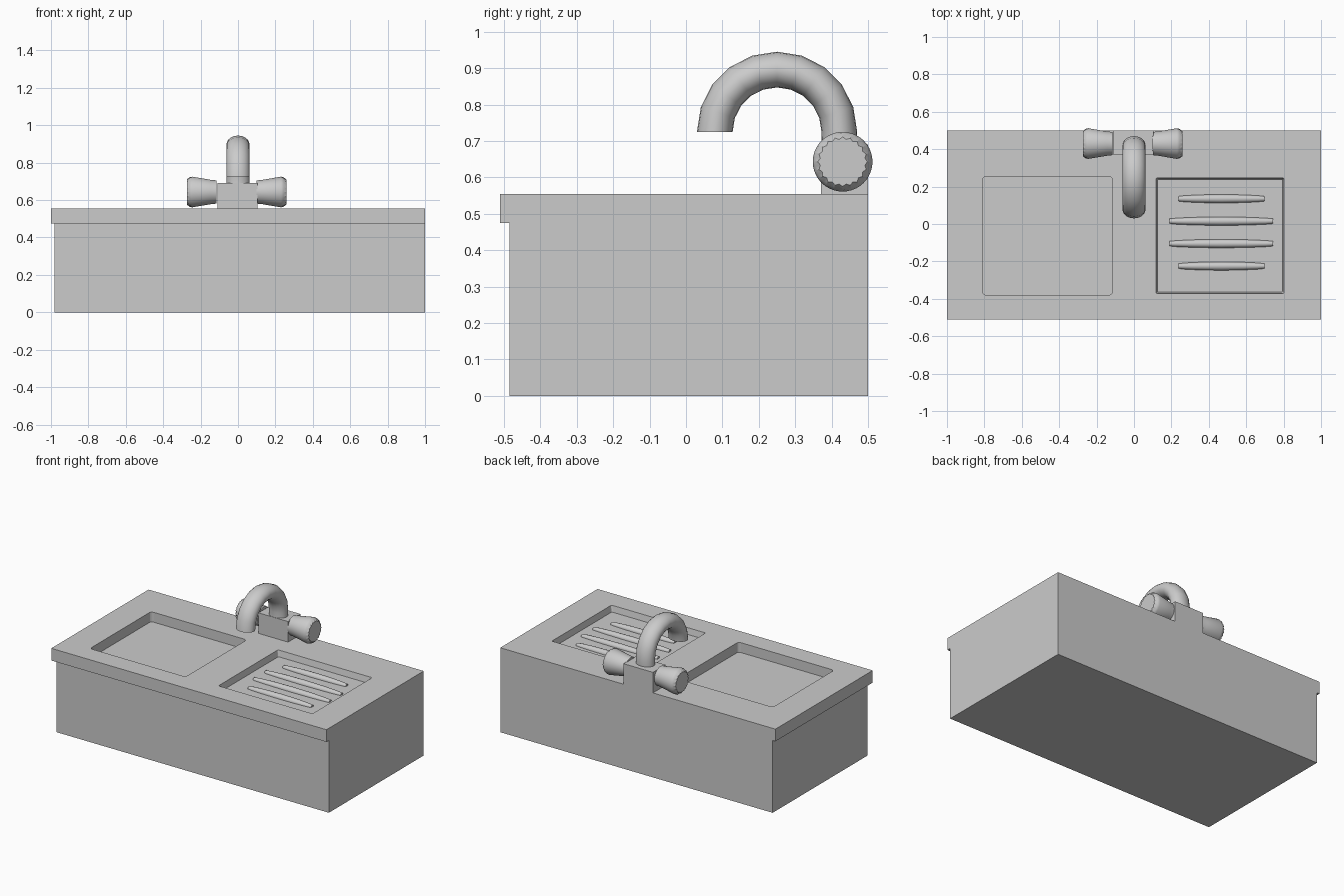
import bpy, bmesh
from math import sin, cos, pi, radians

if "Cube" in bpy.data.objects:
    bpy.data.objects.remove(bpy.data.objects["Cube"])


def make(name, verts, faces, smooth=None):
    me = bpy.data.meshes.new(name)
    me.from_pydata(verts, [], faces)
    bm = bmesh.new()
    bm.from_mesh(me)
    bmesh.ops.recalc_face_normals(bm, faces=bm.faces)
    bm.to_mesh(me)
    bm.free()
    ob = bpy.data.objects.new(name, me)
    bpy.context.collection.objects.link(ob)
    bpy.context.view_layer.objects.active = ob
    if smooth:
        bpy.ops.object.select_all(action='DESELECT')
        ob.select_set(True)
        bpy.ops.object.shade_smooth_by_angle(angle=radians(smooth))
    return ob


def loft(name, rings, smooth=None):
    """Skin equal-sized rings of points and cap both ends."""
    n = len(rings[0])
    verts = [p for r in rings for p in r]
    faces = [(k * n + i, k * n + (i + 1) % n, (k + 1) * n + (i + 1) % n, (k + 1) * n + i)
             for k in range(len(rings) - 1) for i in range(n)]
    faces += [tuple(range(n)), tuple(range(len(verts) - n, len(verts)))]
    return make(name, verts, faces, smooth)


def rounded_rect(x0, x1, y0, y1, r, z, seg=4):
    pts = []
    corners = [(x1 - r, y1 - r), (x0 + r, y1 - r), (x0 + r, y0 + r), (x1 - r, y0 + r)]
    for q, (cx, cy) in enumerate(corners):
        for s in range(seg + 1):
            a = pi / 2 * (q + s / seg)
            pts.append((cx + r * cos(a), cy + r * sin(a), z))
    return pts


def ring_x(x, r, y, z, n, flute=0.0):
    return [(x, y + (r - flute * (i % 2)) * cos(2 * pi * i / n),
             z + (r - flute * (i % 2)) * sin(2 * pi * i / n)) for i in range(n)]


# Cabinet with overhanging worktop on the front and left
L, T = 0.475, 0.555
body = [(-.98, -.485), (1, -.485), (1, .5), (-.98, .5)]
top = [(-1, -.51), (1, -.51), (1, .5), (-1, .5)]
verts = [(x, y, 0) for x, y in body] + [(x, y, L) for x, y in body]
verts += [(-1, -.51, L), (1, -.51, L), (-1, .5, L)] + [(x, y, T) for x, y in top]
faces = [(0, 1, 2, 3), (0, 1, 5, 4), (1, 2, 6, 5), (2, 3, 7, 6), (3, 0, 4, 7),
         (4, 5, 9, 8), (4, 8, 10, 7), (8, 9, 12, 11), (9, 5, 6, 13, 12),
         (6, 7, 10, 14, 13), (10, 8, 11, 14), (11, 12, 13, 14)]
cabinet = make("sink_cabinet", verts, faces)

# Recesses: washing basin and draining tray
FLOOR = 0.515
basin = loft("basin_cutter", [rounded_rect(-.81, -.115, -.38, .255, .02, z) for z in (.49, .7)])
d = 0.008
tray = loft("tray_cutter", [
    rounded_rect(.118 + d, .802 - d, -.372 + d, .247 - d, .008, FLOOR),
    rounded_rect(.118, .802, -.372, .247, .008, T),
    rounded_rect(.118, .802, -.372, .247, .008, .7)])
for cutter in (basin, tray):
    cutter.hide_render = True
    mod = cabinet.modifiers.new("recess", 'BOOLEAN')
    mod.operation, mod.solver, mod.object = 'DIFFERENCE', 'EXACT', cutter
    bpy.context.view_layer.objects.active = cabinet
    bpy.ops.object.modifier_apply(modifier=mod.name)
    bpy.data.objects.remove(cutter)

# Drainer ridges, bulging slightly in the middle
for k, half in enumerate((.23, .277, .277, .23)):
    y = .135 - .12 * k
    prof = [(-1, .013), (-.85, .017), (-.5, .021), (0, .023), (.5, .021), (.85, .017), (1, .013)]
    loft(f"drainer_ridge_{k + 1}",
         [ring_x(.467 + half * t, r, y, FLOOR, 12) for t, r in prof], 40)

# Tap block
loft("tap_block", [[(-.11, .37, z), (.105, .37, z), (.105, .5, z), (-.11, .5, z)]
                   for z in (T, .69)])

# Curved spout: short leg plus a ten-segment half circle
path = [(.42, .685, 0)]
path += [(.25 + .171 * cos(a), .725 + .171 * sin(a), a)
         for a in (pi * i / 10 for i in range(11))]
loft("spout", [[(.062 * cos(b), y + .049 * sin(b) * cos(a), z + .049 * sin(b) * sin(a))
                for b in (2 * pi * j / 20 for j in range(20))] for y, z, a in path], 40)

# Fluted tap knobs
for name, s, x0 in (("right_knob", 1, .1), ("left_knob", -1, .115)):
    prof = [(0, .062, 0), (.03, .065, 0), (.13, .082, 0), (.143, .079, .003), (.158, .068, .006)]
    loft(name, [ring_x(s * (x0 + dx), r, .43, .643, 40, f) for dx, r, f in prof], 35)
